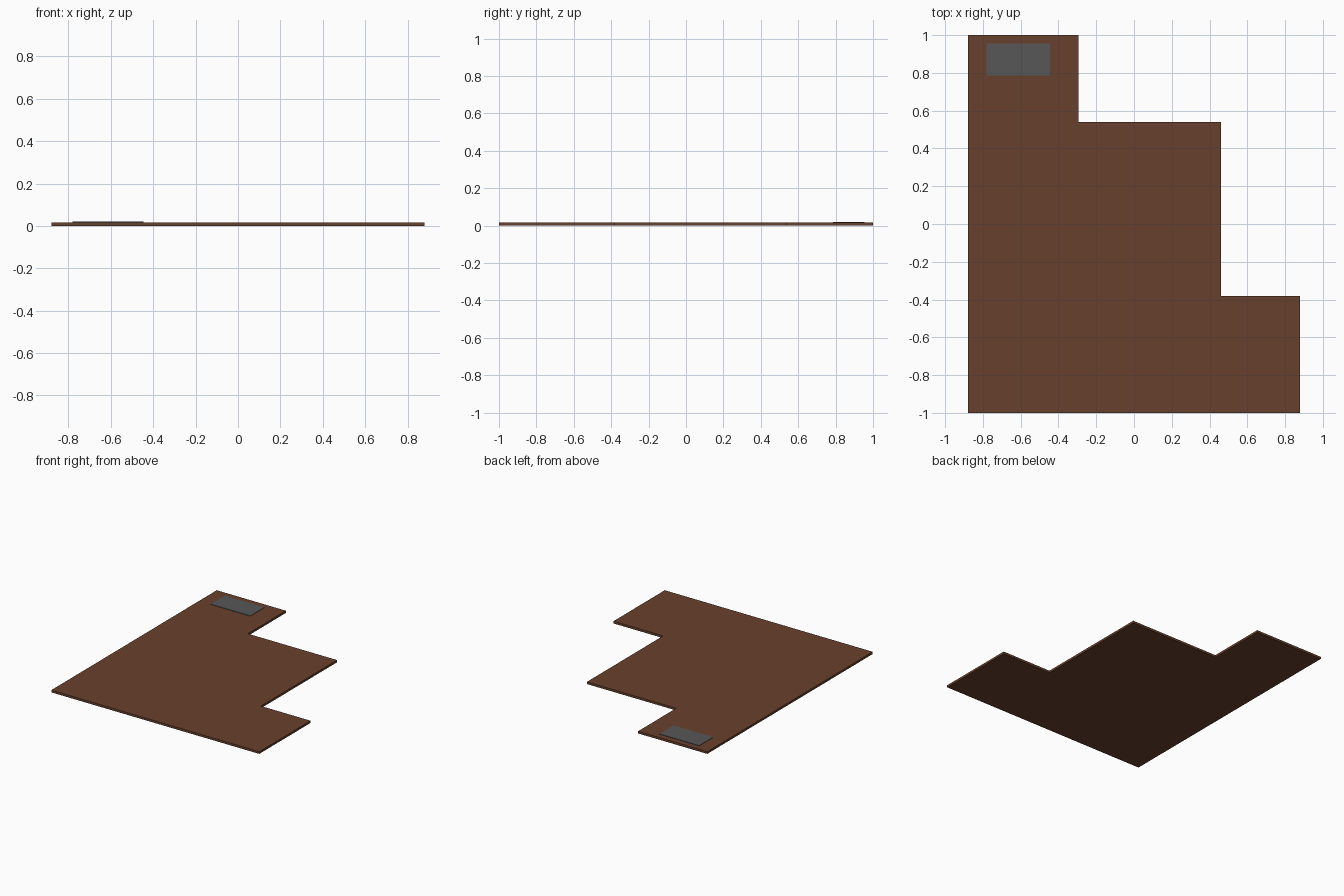
import bpy, bmesh

if "Cube" in bpy.data.objects:
    bpy.data.objects.remove(bpy.data.objects["Cube"])


def material(name, rgb):
    m = bpy.data.materials.new(name)
    m.diffuse_color = (*rgb, 1)
    m.use_nodes = True
    m.node_tree.nodes["Principled BSDF"].inputs["Base Color"].default_value = m.diffuse_color
    return m


def slab(name, outline, z0, z1, mat):
    """Extrude a flat outline from z0 up to z1."""
    bm = bmesh.new()
    base = bm.faces.new([bm.verts.new((x, y, z0)) for x, y in outline])
    top = bmesh.ops.extrude_face_region(bm, geom=[base])
    bmesh.ops.translate(bm, vec=(0, 0, z1 - z0),
                        verts=[g for g in top["geom"] if isinstance(g, bmesh.types.BMVert)])
    bmesh.ops.recalc_face_normals(bm, faces=bm.faces)
    me = bpy.data.meshes.new(name)
    bm.to_mesh(me)
    bm.free()
    me.materials.append(mat)
    ob = bpy.data.objects.new(name, me)
    bpy.context.collection.objects.link(ob)
    return ob


brown = material("brown wood", (0.137, 0.052, 0.026))
grey = material("grey mat", (0.095, 0.095, 0.095))

# Stepped floor
slab("floor", [(-0.88, -1), (0.88, -1), (0.88, -0.38), (0.46, -0.38),
               (0.46, 0.54), (-0.295, 0.54), (-0.295, 1), (-0.88, 1)], 0, 0.017, brown)

# Thin entrance mat on the floor
slab("entrance_mat", [(-0.78, 0.785), (-0.445, 0.785), (-0.445, 0.955), (-0.78, 0.955)],
     0.0165, 0.02, grey)
